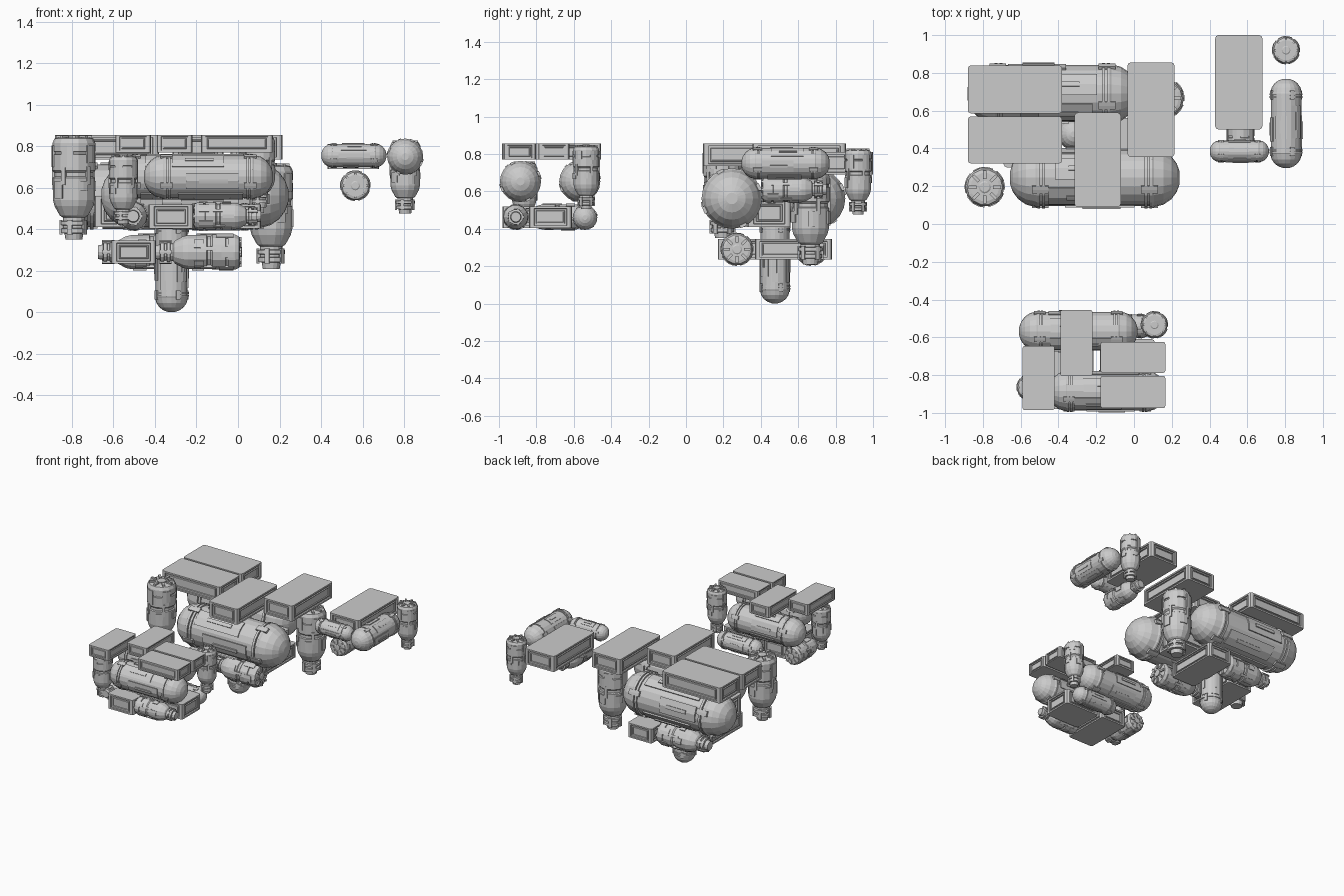
import bpy, bmesh, random
from math import pi, sin, cos
from mathutils import Vector, Matrix

if "Cube" in bpy.data.objects:
    bpy.data.objects.remove(bpy.data.objects["Cube"])

random.seed(4)


def finish(name, bm, matrix):
    bmesh.ops.recalc_face_normals(bm, faces=bm.faces)
    me = bpy.data.meshes.new(name)
    bm.to_mesh(me)
    bm.free()
    ob = bpy.data.objects.new(name, me)
    bpy.context.collection.objects.link(ob)
    ob.matrix_world = matrix
    return ob


def along(start, end):
    """Matrix that puts local z on the line from start to end."""
    a, b = Vector(start), Vector(end)
    q = (b - a).to_track_quat('Z', 'Y')
    return Matrix.Translation(a) @ q.to_matrix().to_4x4()


def lathe(bm, prof, n):
    rings = [[bm.verts.new((r * cos(2 * pi * i / n), r * sin(2 * pi * i / n), z))
              for i in range(n)] for r, z in prof]
    for lo, hi in zip(rings, rings[1:]):
        for i in range(n):
            j = (i + 1) % n
            bm.faces.new((lo[i], lo[j], hi[j], hi[i]))
    bm.faces.new(rings[0][::-1])
    bm.faces.new(rings[-1])


def plate(bm, r, a, width, z0, z1, t):
    """Curved raised panel wrapped on a cylinder."""
    k = max(2, int(width / 0.35))
    cols = []
    for i in range(k + 1):
        th = a + width * (i / k - 0.5)
        c, s = cos(th), sin(th)
        cols.append([bm.verts.new((q * c, q * s, z)) for q, z in
                     ((r * 0.93, z0), (r + t, z0), (r + t, z1), (r * 0.93, z1))])
    for p, q in zip(cols, cols[1:]):
        for i in range(4):
            j = (i + 1) % 4
            bm.faces.new((p[i], p[j], q[j], q[i]))
    bm.faces.new(cols[0][::-1])
    bm.faces.new(cols[-1])


def block(bm, center, size, turn=0):
    m = Matrix.Rotation(turn, 4, 'Z') @ Matrix.Translation(center) @ Matrix.Diagonal((*size, 1))
    bmesh.ops.create_cube(bm, size=1, matrix=m)


def tank(name, start, end, r):
    """Domed tank with double bands and raised panels."""
    L = (Vector(end) - Vector(start)).length
    d = r * 0.92
    bm = bmesh.new()
    b = r * 0.96
    dome = [(b * sin(t), d * (1 - cos(t))) for t in (0.2, 0.5, 0.82, 1.15, 1.5)]
    g = r * 0.09
    half = dome + [(r, d), (r, d + g), (b * 0.97, d + g), (b * 0.97, d + 1.6 * g),
                   (r, d + 1.6 * g), (r, d + 2.8 * g), (b * 0.97, d + 2.8 * g), (b * 0.97, d + 3.4 * g)]
    lathe(bm, half + [(q, L - z) for q, z in reversed(half)], 20)
    z0, z1 = d + 3.6 * g, L - d - 3.6 * g
    for i in range(6):
        a = i * pi / 3 + 0.2
        u, v = z0 + (z1 - z0) * random.uniform(0, .2), z0 + (z1 - z0) * random.uniform(.6, 1)
        plate(bm, b, a, 0.75, u, v, r * 0.03)
        plate(bm, b, a, 0.16, u + (v - u) * .25, v - (v - u) * .2, r * 0.07)
    for e, s in ((0, 1), (L, -1)):
        for i in range(4):
            plate(bm, b, i * pi / 2 + 0.4, 0.25, *sorted((e + s * d * .8, e + s * (d + 4 * g))), r * 0.06)
    return finish(name, bm, along(start, end))


def thruster(name, fan, tip):
    """Pod with a finned end at fan and a flanged nozzle at tip."""
    L = (Vector(tip) - Vector(fan)).length
    bm = bmesh.new()
    prof = [(.15, .025), (.185, .035), (.205, .08), (.205, .16), (.19, .165), (.19, .185),
            (.205, .19), (.205, .34), (.185, .36), (.185, .40), (.20, .41), (.20, .62),
            (.185, .68), (.135, .77), (.105, .79), (.105, .82), (.13, .825), (.13, .86),
            (.105, .865), (.105, .89), (.125, .895), (.125, .935), (.09, .94), (.08, 1.0)]
    lathe(bm, [(r * L, z * L) for r, z in prof], 14)
    # fan fins and hub
    lathe(bm, [(.05 * L, 0), (.065 * L, .01 * L), (.065 * L, .05 * L)], 12)
    for i in range(8):
        block(bm, (.13 * L, 0, .03 * L), (.085 * L, .035 * L, .05 * L), i * pi / 4)
    # hull plates and ribs
    for i in range(5):
        a = i * 2 * pi / 5
        plate(bm, .205 * L, a, .6, .1 * L, random.uniform(.22, .32) * L, .008 * L)
        plate(bm, .20 * L, a + .5, .5, .44 * L, random.uniform(.52, .62) * L, .012 * L)
        plate(bm, .19 * L, a + .2, .2, .30 * L, .48 * L, .022 * L)
        plate(bm, .12 * L, a, .35, .81 * L, .95 * L, .018 * L)
    return finish(name, bm, along(fan, tip))


def crate(name, x0, x1, y0, y1, z0, z1):
    """Flat box with stepped recessed panels on its four sides."""
    sx, sy, sz = x1 - x0, y1 - y0, z1 - z0
    bm = bmesh.new()
    block(bm, (0, 0, 0), (sx, sy, sz))
    up = [e for e in bm.edges if abs(e.verts[0].co.z - e.verts[1].co.z) > sz / 2]
    bmesh.ops.bevel(bm, geom=up, offset=min(sx, sy) * .07, segments=2, affect='EDGES', profile=.5)
    bm.normal_update()
    sides = [f for f in bm.faces if abs(f.normal.z) < .1 and f.calc_area() > min(sx, sy) * sz * .5]
    for t, dep in ((.14, 0), (.02, -.08), (.11, 0), (.03, .06), (.06, 0), (.02, -.06)):
        bmesh.ops.inset_individual(bm, faces=sides, thickness=t * sz, depth=dep * sz)
    return finish(name, bm, Matrix.Translation(((x0 + x1) / 2, (y0 + y1) / 2, (z0 + z1) / 2)))


# large cluster: top boxes, main tanks, upright thrusters
for i, b in enumerate([(-.88, -.38, .585, .84), (-.88, -.38, .32, .57),
                       (-.315, -.07, .09, .59), (-.035, .215, .355, .855)]):
    crate(f"large_top_box_{i}", *b, .735, .855)
tank("large_front_tank", (-.66, .245, .562), (.245, .245, .562), .162)
tank("large_back_tank", (-.885, .69, .562), (.02, .69, .562), .162)
thruster("large_left_thruster", (-.79, .195, .855), (-.79, .195, .35))
thruster("large_right_thruster", (.16, .665, .72), (.16, .665, .21))
crate("left_cradle_block", -.69, -.41, .30, .53, .41, .56)
crate("right_cradle_block", -.23, .05, .33, .56, .41, .56)

# large cluster: lower level
thruster("lower_front_thruster", (.02, .273, .29), (-.40, .273, .29))
thruster("lower_back_thruster", (-.255, .67, .29), (-.675, .67, .29))
crate("lower_right_box", -.25, -.045, .37, .78, .235, .345)
crate("lower_left_box", -.61, -.395, .17, .58, .235, .345)
tank("lower_upright_tank", (-.32, .475, 0), (-.32, .475, .485), .083)

# medium cluster: same layout turned half round
for i, b in enumerate([(-.59, -.42, -.985, -.645), (-.39, -.22, -.805, -.455),
                       (-.177, .166, -.788, -.624), (-.177, .166, -.975, -.804)]):
    crate(f"medium_top_box_{i}", *b, .77, .855)
tank("medium_front_tank", (-.455, -.885, .653), (.17, -.885, .653), .11)
tank("medium_back_tank", (-.61, -.568, .653), (.02, -.568, .653), .11)
thruster("medium_right_thruster", (.108, -.534, .85), (.108, -.534, .505))
thruster("medium_left_thruster", (-.552, -.865, .76), (-.552, -.865, .425))

# medium cluster: lower level
thruster("under_front_thruster", (-.22, -.91, .463), (.11, -.91, .463))
thruster("under_left_thruster", (-.505, -.56, .463), (-.505, -.90, .463))
crate("under_front_box", -.43, -.215, -.98, -.61, .405, .52)
crate("under_right_box", -.18, .11, -.84, -.61, .405, .52)
tank("under_back_tank", (-.27, -.54, .46), (.10, -.54, .46), .066)

# small cluster
crate("small_box", .43, .68, .5, 1.0, .69, .81)
tank("small_cross_tank", (.40, .385, .755), (.715, .385, .755), .06)
tank("small_side_tank", (.805, .295, .75), (.805, .77, .75), .087)
thruster("small_upright_thruster", (.805, .92, .83), (.805, .92, .475))
thruster("small_level_thruster", (.565, .40, .61), (.565, .75, .61))
